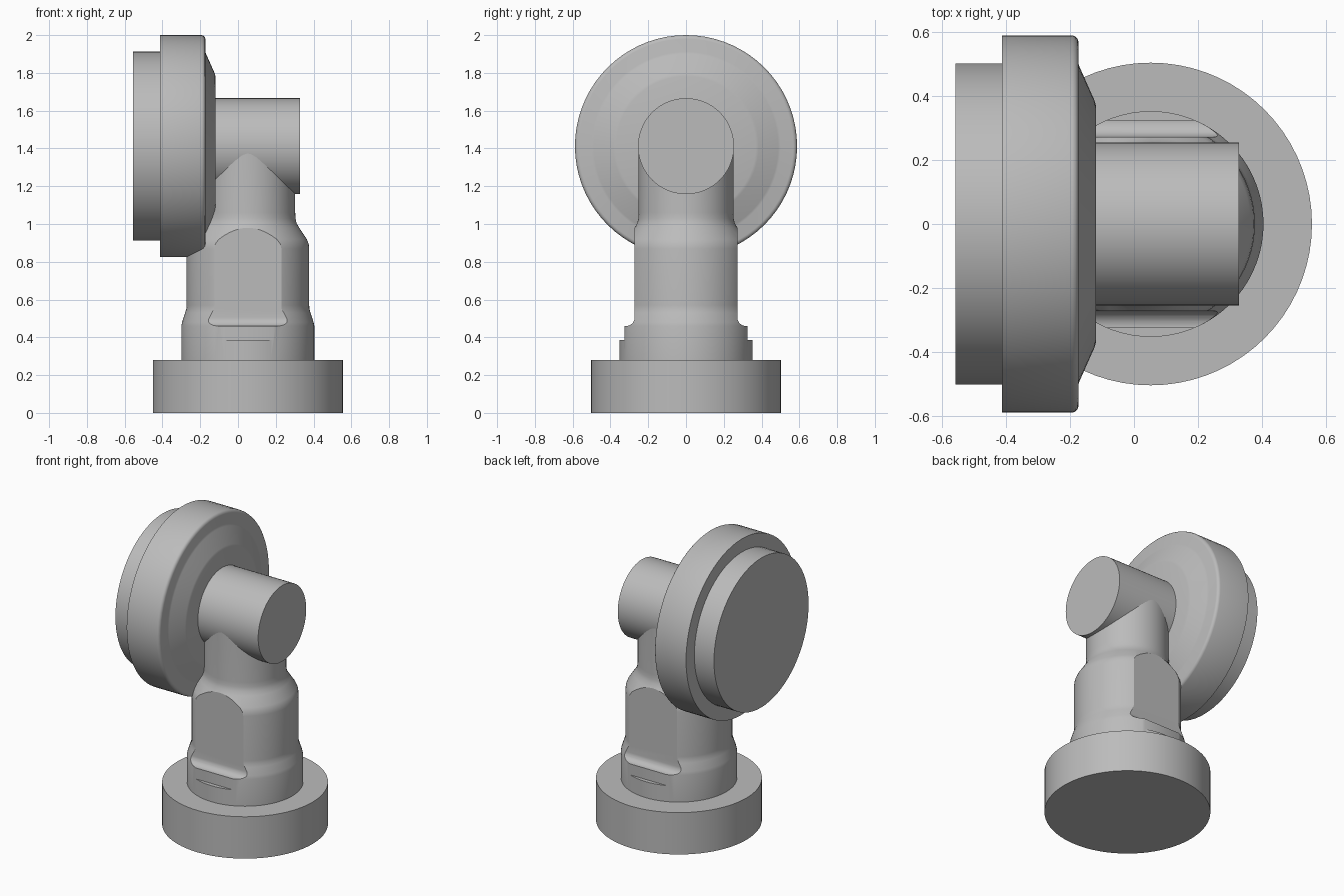
import bpy
import bmesh
from math import radians, sin, cos, pi
from mathutils import Matrix

if "Cube" in bpy.data.objects:
    bpy.data.objects.remove(bpy.data.objects["Cube"], do_unlink=True)

SEGMENTS = 72
AXIS_X = 0.052     # vertical axis of base and body
HEAD_Z = 1.412     # height of the horizontal axis

grey = bpy.data.materials.new("plain grey")
grey.use_nodes = True
grey.diffuse_color = (0.5, 0.5, 0.5, 1)
grey.node_tree.nodes["Principled BSDF"].inputs["Base Color"].default_value = (0.5, 0.5, 0.5, 1)


def add_object(name, bm):
    bmesh.ops.recalc_face_normals(bm, faces=bm.faces)
    mesh = bpy.data.meshes.new(name)
    bm.to_mesh(mesh)
    bm.free()
    mesh.materials.append(grey)
    obj = bpy.data.objects.new(name, mesh)
    bpy.context.collection.objects.link(obj)
    return obj


def activate(obj):
    bpy.ops.object.select_all(action="DESELECT")
    obj.select_set(True)
    bpy.context.view_layer.objects.active = obj


def smooth(obj):
    activate(obj)
    bpy.ops.object.shade_smooth_by_angle(angle=radians(30))


def lathe(name, profile, matrix):
    """Closed solid of revolution from (radius, height) pairs."""
    bm = bmesh.new()
    rings = []
    for r, h in profile:
        rings.append([bm.verts.new((r * cos(2 * pi * i / SEGMENTS), r * sin(2 * pi * i / SEGMENTS), h))
                      for i in range(SEGMENTS)])
    for low, high in zip(rings, rings[1:]):
        for i in range(SEGMENTS):
            j = (i + 1) % SEGMENTS
            bm.faces.new((low[i], low[j], high[j], high[i]))
    bm.faces.new(rings[0])
    bm.faces.new(rings[-1])
    bm.transform(matrix)
    return add_object(name, bm)


def wrench_flat_cutter(side):
    """Bar along x whose section has a shallow lower step and a filleted flat."""
    step, flat, r = 0.325, 0.272, 0.045
    section = [(0.6, 0.387), (step, 0.387), (step, 0.46)]
    for i in range(9):
        a = pi / 2 * i / 8
        section.append((flat + r - r * sin(a), 0.46 + r - r * cos(a)))
    section += [(flat, 1.2), (0.6, 1.2)]
    bm = bmesh.new()
    face = bm.faces.new([bm.verts.new((-0.5, side * y, z)) for y, z in section])
    moved = bmesh.ops.extrude_face_region(bm, geom=[face])["geom"]
    bmesh.ops.translate(bm, vec=(1.1, 0, 0),
                        verts=[v for v in moved if isinstance(v, bmesh.types.BMVert)])
    cutter = add_object("flat_cutter", bm)
    cutter.hide_render = True
    return cutter


upright = Matrix.Translation((AXIS_X, 0, 0))
sideways = Matrix.Translation((0, 0, HEAD_Z)) @ Matrix.Rotation(pi / 2, 4, "Y")

# Round foot
smooth(lathe("base", [(0.503, 0), (0.503, 0.28)], upright))

# Shouldered column with neck
body = lathe("body", [
    (0.352, 0.27), (0.352, 0.46), (0.348, 0.48), (0.332, 0.53), (0.326, 0.55), (0.325, 0.57),
    (0.325, 0.87), (0.322, 0.895), (0.312, 0.92), (0.272, 0.98), (0.258, 1.005),
    (0.252, 1.03), (0.251, 1.06), (0.251, HEAD_Z)], upright)

# Flats on the front and back of the column
for side in (-1, 1):
    cutter = wrench_flat_cutter(side)
    cut = body.modifiers.new("flat", "BOOLEAN")
    cut.operation = "DIFFERENCE"
    cut.solver = "EXACT"
    cut.object = cutter
    activate(body)
    bpy.ops.object.modifier_apply(modifier=cut.name)
    bpy.data.objects.remove(cutter, do_unlink=True)
smooth(body)

# Horizontal barrel
smooth(lathe("barrel", [(0.254, -0.2), (0.254, 0.327)], sideways))

# Large flange with rounded rim and sloped inner side
smooth(lathe("flange", [
    (0.588, -0.412), (0.588, -0.192), (0.585, -0.183), (0.578, -0.176), (0.568, -0.173),
    (0.5, -0.173), (0.488, -0.169), (0.385, -0.123), (0.37, -0.119)], sideways))

# Outer face plate
smooth(lathe("face_plate", [(0.5, -0.557), (0.5, -0.405)], sideways))
